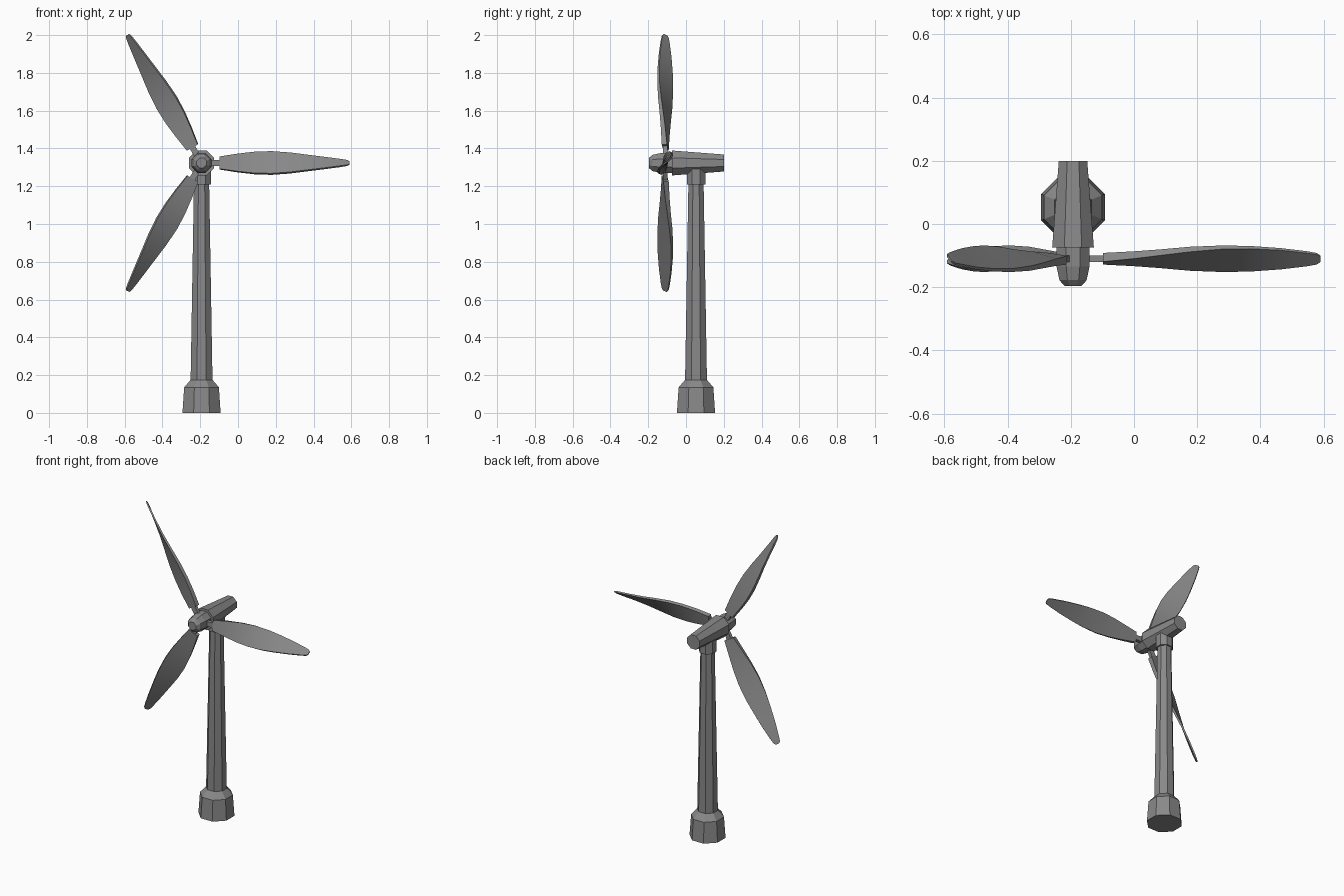
import bpy
import bmesh
from math import cos, sin, pi, radians
from mathutils import Matrix, Vector

if "Cube" in bpy.data.objects:
    bpy.data.objects.remove(bpy.data.objects["Cube"], do_unlink=True)

grey = bpy.data.materials.new("Steel grey")
grey.use_nodes = True
colour = (0.25, 0.25, 0.25, 1)
grey.diffuse_color = colour
grey.node_tree.nodes["Principled BSDF"].inputs["Base Color"].default_value = colour

X, Y_TOWER, Y_ROTOR, Z_HUB = -0.193, 0.053, -0.11, 1.323
UP = Matrix.Translation((X, Y_TOWER, 0))
AXLE = Matrix.Translation((X, 0, Z_HUB)) @ Matrix.Rotation(-pi / 2, 4, "X")


def loft(name, rings, matrix, smooth=False):
    """Skin a list of equal-sized rings and cap both ends."""
    bm = bmesh.new()
    loops = [[bm.verts.new(matrix @ Vector(p)) for p in ring] for ring in rings]
    n = len(loops[0])
    for a, b in zip(loops, loops[1:]):
        for i in range(n):
            j = (i + 1) % n
            bm.faces.new((a[i], a[j], b[j], b[i]))
    bm.faces.new(loops[0][::-1])
    bm.faces.new(loops[-1])
    bmesh.ops.recalc_face_normals(bm, faces=bm.faces)
    mesh = bpy.data.meshes.new(name)
    bm.to_mesh(mesh)
    bm.free()
    mesh.materials.append(grey)
    if smooth:
        mesh.shade_smooth()
        mesh.set_sharp_from_angle(angle=radians(35))
    obj = bpy.data.objects.new(name, mesh)
    bpy.context.collection.objects.link(obj)
    return obj


def octagon(apothem, z):
    r = apothem / cos(pi / 8)
    return [(r * cos((i + 0.5) * pi / 4), r * sin((i + 0.5) * pi / 4), z)
            for i in range(8)]


def octagonal(name, profile, matrix):
    return loft(name, [octagon(r, z) for r, z in profile], matrix)


# Tower: footing, tapered mast and the collar under the housing
octagonal("footing", [(0.101, 0), (0.092, 0.135), (0.058, 0.175)], UP)
octagonal("mast", [(0.058, 0.17), (0.04, 1.23)], UP)
octagonal("collar", [(0.049, 1.21), (0.049, 1.29)], UP)

# Housing and rotor hub lie along the axle
octagonal("housing", [(0.066, -0.075), (0.045, 0.2)], AXLE)
octagonal("hub", [(0.026, -0.197), (0.043, -0.178), (0.052, -0.135),
                  (0.052, -0.07)], AXLE)


def section(r, chord, thick, twist):
    """Rectangular blade section at radius r, twisted about the blade's length."""
    a = radians(twist)
    return [(r, u * chord * sin(a) - v * thick * cos(a),
             u * chord * cos(a) + v * thick * sin(a))
            for u, v in ((1, 1), (1, -1), (-1, -1), (-1, 1))]


# Blade stations: radius, half chord, half thickness, twist
stations = [(0.095, 0.033, 0.014, 8), (0.19, 0.048, 0.012, 14),
            (0.28, 0.06, 0.01, 20), (0.37, 0.066, 0.009, 27),
            (0.47, 0.063, 0.007, 35), (0.56, 0.054, 0.006, 42),
            (0.66, 0.041, 0.005, 47), (0.74, 0.027, 0.005, 50),
            (0.772, 0.02, 0.004, 51), (0.783, 0.011, 0.003, 51)]

# Three blades, each on a short flat rod
for i in range(3):
    turn = (Matrix.Translation((X, Y_ROTOR, Z_HUB))
            @ Matrix.Rotation(-i * 2 * pi / 3, 4, "Y"))
    loft(f"blade_{i + 1}", [section(*s) for s in stations], turn, smooth=True)
    loft(f"blade_rod_{i + 1}",
         [section(r, 0.016, 0.011, 0) for r in (0.03, 0.1)], turn)
